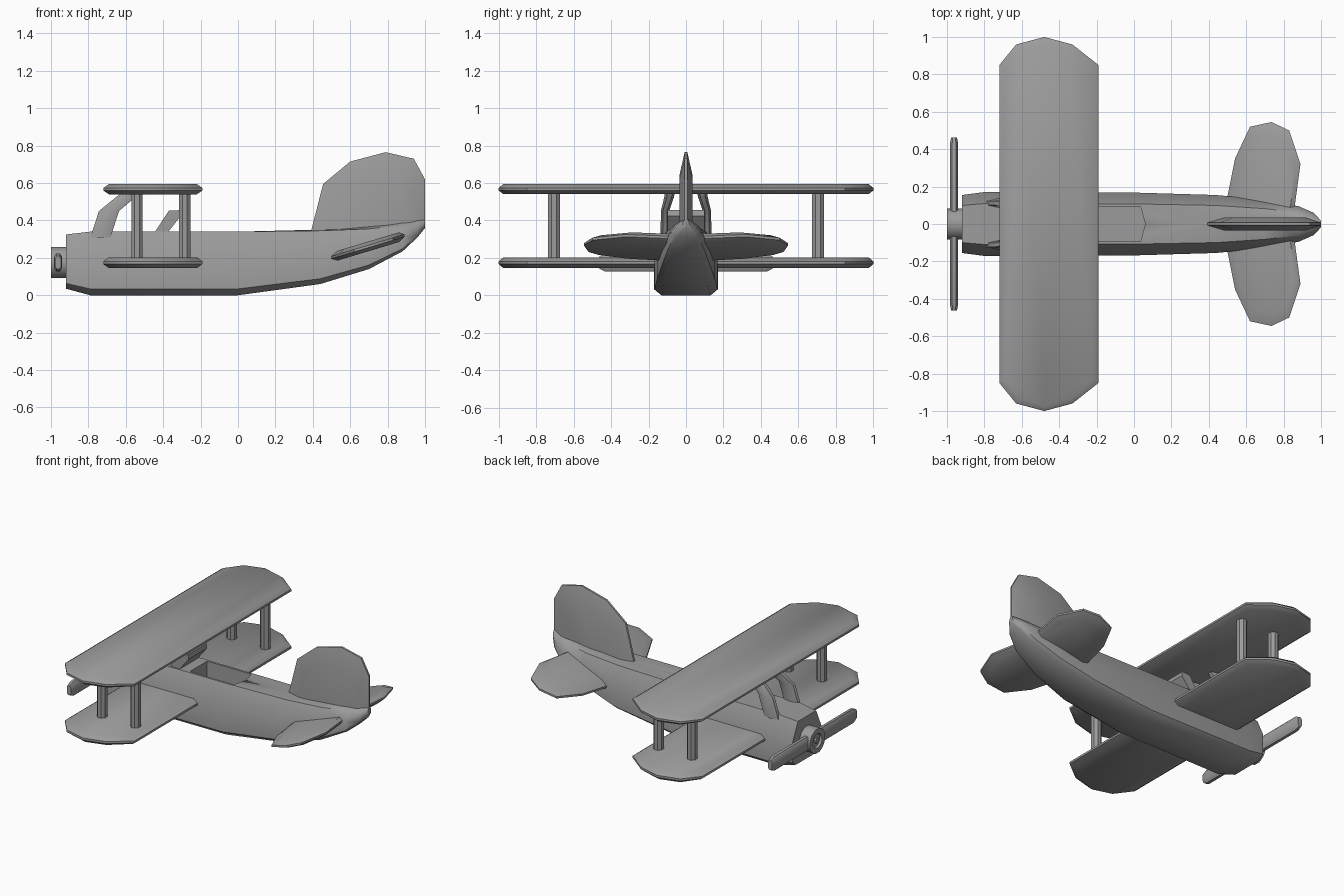
import bpy, bmesh, math
from mathutils import Vector

cube = bpy.data.objects.get("Cube")
if cube:
    bpy.data.objects.remove(cube, do_unlink=True)

grey = bpy.data.materials.new("plain grey")
grey.use_nodes = True
colour = (0.33, 0.33, 0.33, 1)
grey.diffuse_color = colour
grey.node_tree.nodes["Principled BSDF"].inputs["Base Color"].default_value = colour


def loft(name, rings, angle=40):
    """Skin a list of equal-length rings and cap both ends."""
    bm = bmesh.new()
    loops = [[bm.verts.new(p) for p in ring] for ring in rings]
    n = len(loops[0])
    for a, b in zip(loops, loops[1:]):
        for i in range(n):
            j = (i + 1) % n
            bm.faces.new((a[i], a[j], b[j], b[i]))
    bm.faces.new(loops[0][::-1])
    bm.faces.new(loops[-1])
    bmesh.ops.recalc_face_normals(bm, faces=bm.faces)
    mesh = bpy.data.meshes.new(name)
    bm.to_mesh(mesh)
    bm.free()
    mesh.materials.append(grey)
    ob = bpy.data.objects.new(name, mesh)
    bpy.context.collection.objects.link(ob)
    bpy.ops.object.select_all(action='DESELECT')
    bpy.context.view_layer.objects.active = ob
    ob.select_set(True)
    bpy.ops.object.shade_smooth_by_angle(angle=math.radians(angle))
    return ob


def mirror_outline(half):
    """Complete a +y half outline running from leading to trailing edge."""
    return half + [(x, -y) for x, y in reversed(half)]


def slab(name, outline, centre, scale, thick, z, slope=0):
    """Horizontal surface with a sharp rim halfway up its thickness."""
    cx = centre
    rings = []
    for dz, sx, sy in ((-thick, *scale), (-thick * .25, 1, 1), (thick * .25, 1, 1), (thick, *scale)):
        ring = []
        for x, y in outline:
            px = cx + (x - cx) * sx
            ring.append((px, y * sy, z + dz + (px - cx) * slope))
        rings.append(ring)
    return loft(name, rings)


# Fuselage: x, bottom, top, half width, ridge height
stations = [(-.92, .035, .325, .155, 0), (-.79, 0, .34, .172, 0), (0, 0, .34, .168, 0),
            (.44, .06, .345, .155, .006), (.70, .14, .355, .128, .02),
            (.88, .235, .375, .095, .025), (.96, .31, .39, .06, .02), (1, .36, .40, .018, .015)]
rings = []
for x, zb, zt, w, ridge in stations:
    h = zt - zb
    half = [(.76 * w, zb), (w, zb + .1 * h), (w, zb + .58 * h), (.64 * w, zt)]
    ring = [(x, y, z) for y, z in half] + [(x, 0, zt + ridge)]
    rings.append(ring + [(x, -y, z) for y, z in reversed(half)])
fuselage = loft("fuselage", rings)

# Open cockpit
pit = [(-.30, -.093), (.035, -.093), (.06, 0), (.035, .093), (-.30, .093)]
cutter = loft("cockpit_cutter", [[(x, y, z) for x, y in pit] for z in (.2, .5)])
cutter.hide_render = True
cutter.hide_viewport = True
cut = fuselage.modifiers.new("cockpit", 'BOOLEAN')
cut.object = cutter
cut.operation = 'DIFFERENCE'
cut.solver = 'EXACT'

# Two wings
wing = mirror_outline([(-.72, .85), (-.63, .96), (-.48, 1), (-.33, .96), (-.19, .85)])
slab("upper_wing", wing, -.455, (.89, .975), .027, .567)
slab("lower_wing", wing, -.455, (.89, .975), .029, .174)

# Tail surfaces
tail = mirror_outline([(.49, .1), (.54, .35), (.62, .52), (.735, .545), (.83, .5), (.89, .32), (.86, .1)])
slab("tailplane", tail, .71, (.84, .9), .026, .265, .3)

fin = [(.39, .34), (.455, .595), (.60, .715), (.79, .765), (.94, .73), (1, .62), (1, .39), (.7, .3)]
fin_rings = []
for y, s in ((-.034, .72), (-.007, 1), (.007, 1), (.034, .72)):
    fin_rings.append([(.72 + (x - .72) * s, y, .34 + (z - .34) * s) for x, z in fin])
loft("tail_fin", fin_rings)


def bar(name, path, sides=8):
    """Polygonal strut through (point, x radius, y radius) steps."""
    turn = [2 * math.pi * (i + .5) / sides for i in range(sides)]
    return loft(name, [[(p[0] + rx * math.cos(t), p[1] + ry * math.sin(t), p[2]) for t in turn]
                       for p, rx, ry in path])


# Struts between the wings, and the bent ones over the nose
for side, label in ((1, "left"), (-1, "right")):
    for x, place in ((-.54, "front"), (-.285, "rear")):
        bar(f"{place}_{label}_wing_strut",
            [((x, side * .705, z), .033, .034) for z in (.18, .56)])
    bar(f"{label}_nose_strut",
        [((-.735, side * .112, .31), .062, .024), ((-.69, side * .112, .45), .062, .022),
         ((-.60, side * .09, .525), .06, .026), ((-.575, side * .085, .555), .04, .026)], 6)

# Sloping windscreen ahead of the cockpit
loft("windscreen", [[(x, y * w, z) for x, z in ((-.45, .33), (-.37, .452), (-.31, .455), (-.305, .425), (-.38, .33))]
                    for y, w in ((-.1, 1), (.1, 1))], 30)

# Propeller hub and blade along the x axis
def disc(name, steps, sides=12):
    turn = [2 * math.pi * (i + .5) / sides for i in range(sides)]
    return loft(name, [[(x, r * math.cos(t), .175 + r * math.sin(t)) for t in turn] for x, r in steps])


disc("propeller_hub", [(-.90, .085), (-1, .085), (-1, .05), (-.985, .045)])
disc("propeller_nut", [(-.95, .022), (-1, .018)], 8)
blade = []
for y, s in ((-.462, .7), (-.43, 1), (0, 1), (.43, 1), (.462, .7)):
    blade.append([(-.962 + x * s, y, .175 + z * s)
                  for x, z in ((-.022, -.03), (-.01, -.048), (.01, -.048), (.022, -.03),
                               (.022, .03), (.01, .048), (-.01, .048), (-.022, .03))])
loft("propeller_blade", blade)
